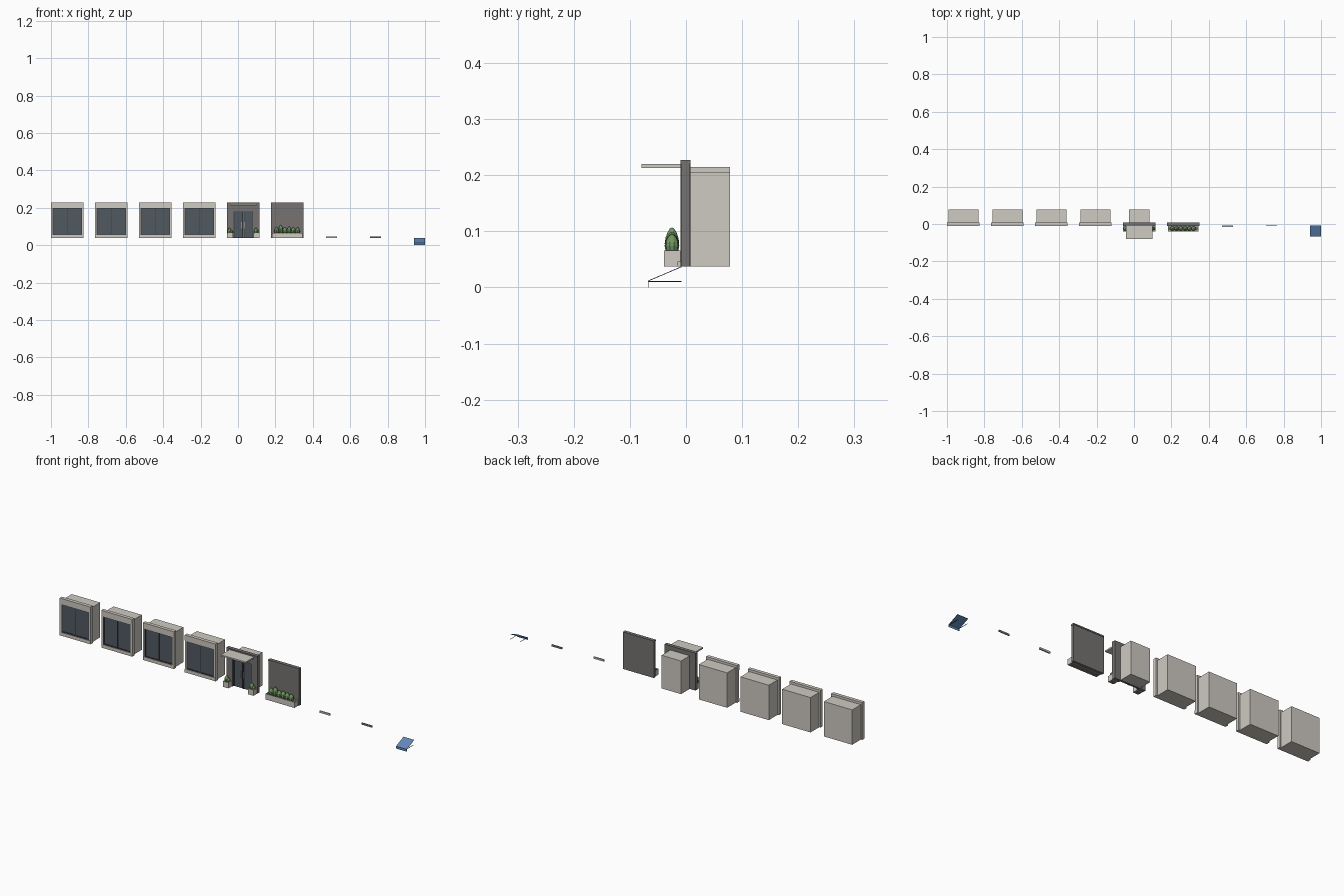
import bpy, bmesh, random
from mathutils import Vector

if "Cube" in bpy.data.objects:
    bpy.data.objects.remove(bpy.data.objects["Cube"])

random.seed(4)


def mat(name, r, g, b):
    m = bpy.data.materials.new(name)
    m.diffuse_color = (r, g, b, 1)
    m.use_nodes = True
    m.node_tree.nodes["Principled BSDF"].inputs["Base Color"].default_value = m.diffuse_color
    return m


STONE = mat("pale_stone", 0.62, 0.59, 0.54)
DARK = mat("dark_cladding", 0.18, 0.17, 0.165)
FRAME = mat("frame_metal", 0.05, 0.055, 0.06)
GLASS = mat("smoked_glass", 0.08, 0.10, 0.12)
GREEN = mat("foliage", 0.16, 0.30, 0.12)
BLUE = mat("awning_cloth", 0.12, 0.25, 0.48)
BASE = 0.037
TOP = 0.227


def finish(name, bm, m):
    bmesh.ops.recalc_face_normals(bm, faces=bm.faces)
    me = bpy.data.meshes.new(name)
    bm.to_mesh(me)
    bm.free()
    ob = bpy.data.objects.new(name, me)
    bpy.context.collection.objects.link(ob)
    me.materials.append(m)
    return ob


def box(name, x0, x1, y0, y1, z0, z1, m, open_front=False):
    bm = bmesh.new()
    bmesh.ops.create_cube(bm, size=1)
    for v in bm.verts:
        v.co = Vector(((x0 + x1) / 2 + v.co.x * (x1 - x0),
                       (y0 + y1) / 2 + v.co.y * (y1 - y0),
                       (z0 + z1) / 2 + v.co.z * (z1 - z0)))
    ob_open = [f for f in bm.faces if f.calc_center_median().y < y0 + 1e-5]
    if open_front:
        bmesh.ops.delete(bm, geom=ob_open, context='FACES_ONLY')
    return finish(name, bm, m)


def bush(name, x, y, z, r, h):
    # tapered low-poly shrub
    bm = bmesh.new()
    bmesh.ops.create_uvsphere(bm, u_segments=10, v_segments=7, radius=1)
    for v in bm.verts:
        t = 1 - 0.3 * v.co.z
        v.co = Vector((x + v.co.x * r * t, y + v.co.y * r * t,
                       z + (v.co.z + 1) * h / 2))
    return finish(name, bm, GREEN)


def planter(name, x0, x1, y0=-0.039, y1=-0.010):
    w = 0.003
    z1 = BASE + 0.029
    box(name + "_soil", x0 + w, x1 - w, y0 + w, y1 - w, BASE, z1 - 0.003, DARK)
    box(name + "_front", x0, x1, y0, y0 + w, BASE, z1, STONE)
    box(name + "_back", x0, x1, y1 - w, y1, BASE, z1, STONE)
    box(name + "_left", x0, x0 + w, y0, y1, BASE, z1, STONE)
    box(name + "_right", x1 - w, x1, y0, y1, BASE, z1, STONE)


def centre(i):
    return -0.9127 + 0.2353 * i


H = 0.0873

# four glazed shopfront bays
for i in range(4):
    c = centre(i)
    n = f"shopfront_{i + 1}_"
    box(n + "sill", c - H, c + H, -0.010, 0.008, BASE, 0.054, STONE)
    box(n + "fascia", c - H, c + H, -0.010, 0.008, 0.198, TOP, STONE)
    for s in (-1, 1):
        a, b = sorted((c + s * H, c + s * (H - 0.009)))
        box(n + "pier", a, b, -0.009, 0.008, 0.054, 0.198, STONE)
        a, b = sorted((c + s * (H - 0.009), c + s * (H - 0.013)))
        box(n + "side_frame", a, b, -0.007, 0.002, 0.054, 0.198, FRAME)
    box(n + "mullion", c - 0.002, c + 0.002, -0.007, 0.002, 0.054, 0.198, FRAME)
    for z in (0.054, 0.194):
        box(n + "rail", c - H + 0.009, c + H - 0.009, -0.007, 0.002, z, z + 0.004, FRAME)
    box(n + "glass", c - H + 0.011, c + H - 0.011, -0.004, -0.002, 0.056, 0.196, GLASS)
    box(n + "room", c - 0.080, c + 0.080, 0.008, 0.078, BASE, 0.215, STONE, True)

# entrance bay
c = centre(4)
D = 0.052
for s in (-1, 1):
    a, b = sorted((c + s * H, c + s * D))
    box("entrance_pier", a, b, -0.010, 0.008, BASE, TOP, DARK)
    a, b = sorted((c + s * D, c + s * (D - 0.004)))
    box("door_jamb", a, b, -0.005, 0.005, BASE, 0.180, FRAME)
    a, b = sorted((c + s * (D - 0.004), c + s * 0.001))
    box("door_leaf", a, b, -0.001, 0.002, BASE, 0.177, GLASS)
    box("door_stile", *sorted((c + s * 0.001, c + s * 0.005)), -0.003, 0.003, BASE, 0.177, FRAME)
    box("door_handle", *sorted((c + s * 0.007, c + s * 0.009)), -0.007, -0.003, 0.09, 0.125, STONE)
    a, b = sorted((c + s * (H - 0.001), c + s * (H - 0.032)))
    planter("door_planter", a, b)
    bush("door_shrub", (a + b) / 2 - 0.004, -0.025, 0.060, 0.011, 0.032)
    bush("door_shrub_small", (a + b) / 2 + 0.007, -0.025, 0.060, 0.008, 0.022)
box("entrance_lintel", c - D, c + D, -0.010, 0.008, 0.180, TOP, DARK)
box("door_head", c - D, c + D, -0.005, 0.005, 0.176, 0.180, FRAME)
box("entrance_canopy", c - 0.070, c + 0.070, -0.079, -0.010, 0.213, 0.220, STONE)
box("entrance_room", c - 0.055, c + 0.055, 0.008, 0.078, BASE, 0.206, STONE, True)

# solid wall bay with planter
c = centre(5)
box("blank_wall", c - H + 0.001, c + H - 0.001, -0.008, 0.006, BASE, 0.220, DARK)
box("wall_coping", c - H, c + H, -0.010, 0.008, 0.220, TOP, DARK)
planter("wall_planter", c - 0.082, c + 0.082)
for k in range(6):
    bush("wall_shrub", c - 0.058 + k * 0.0225, -0.025, 0.060, 0.0125,
         random.uniform(0.034, 0.047) if k != 1 else 0.047)

# loose sill and sign strip
c = centre(6)
box("loose_sill", c - 0.029, c + 0.029, -0.015, -0.008, BASE, 0.046, STONE)
c = centre(7)
box("loose_panel", c - 0.029, c + 0.029, -0.010, -0.007, BASE, 0.047, DARK)

# awning: sloping cloth with valance
c = centre(8)
bm = bmesh.new()
profile = [(-0.008, 0.0375), (-0.068, 0.012), (-0.068, 0.0),
           (-0.067, 0.0), (-0.067, 0.011), (-0.008, 0.036)]
vs = [bm.verts.new((c - 0.030, y, z)) for y, z in profile]
f = bm.faces.new(vs)
r = bmesh.ops.extrude_face_region(bm, geom=[f])
for v in r["geom"]:
    if isinstance(v, bmesh.types.BMVert):
        v.co.x += 0.060
finish("awning", bm, BLUE)
for s in (-1, 1):
    x = c + s * 0.027
    box("awning_arm", x - 0.0008, x + 0.0008, -0.067, -0.008, 0.0100, 0.0116, FRAME)
